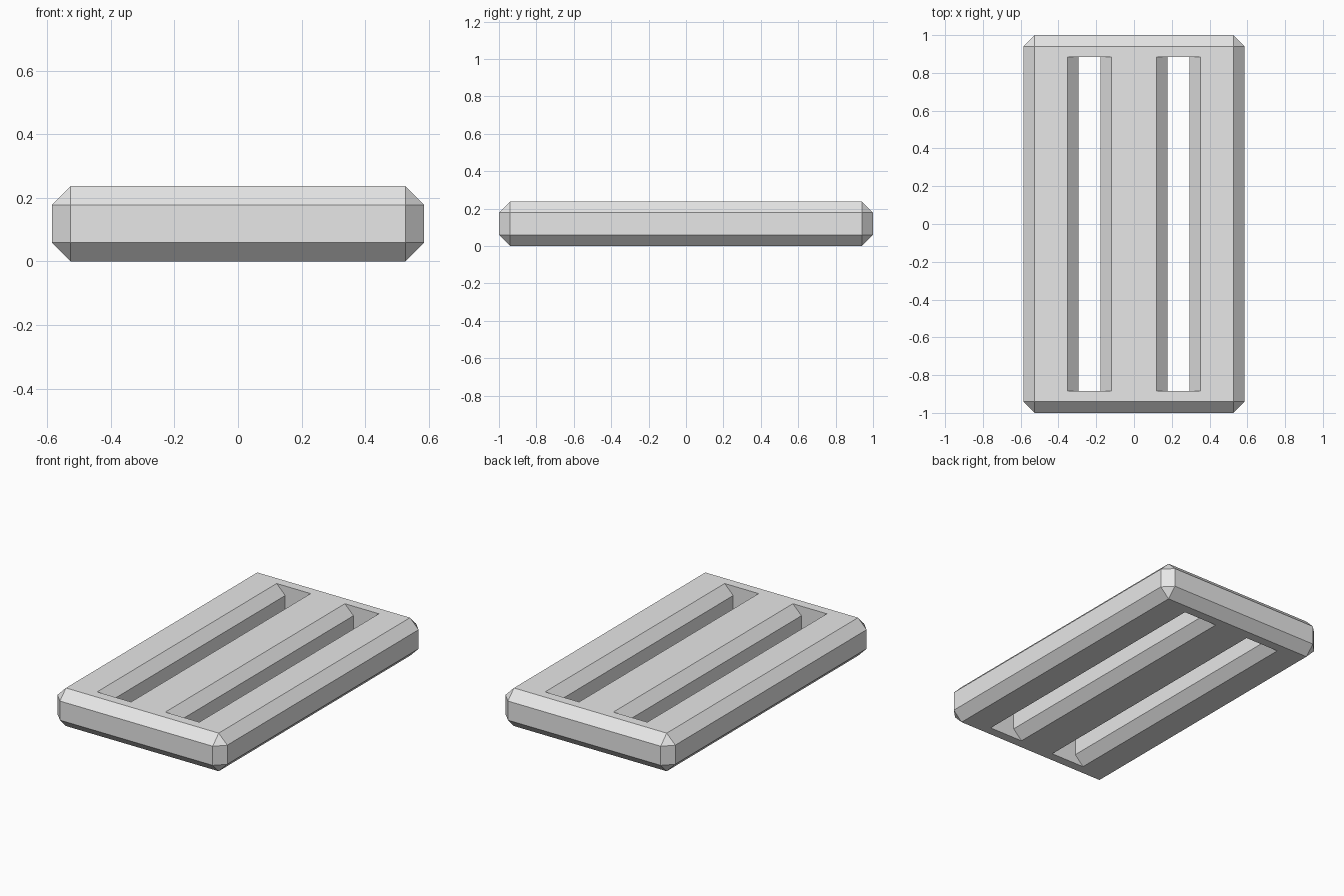
import bpy
import bmesh

WIDTH, LENGTH, HEIGHT = 1.17, 2.0, 0.237
CHAMFER = 0.059
SLOT_X, SLOT_HALF, SLOT_END = 0.235, 0.058, 0.883

default = bpy.data.objects.get("Cube")
if default:
    bpy.data.objects.remove(default, do_unlink=True)

grey = bpy.data.materials.new("light_grey")
grey.use_nodes = True
colour = (0.8, 0.8, 0.8, 1)
grey.diffuse_color = colour
grey.node_tree.nodes["Principled BSDF"].inputs["Base Color"].default_value = colour


def add_object(name, bm):
    bmesh.ops.recalc_face_normals(bm, faces=bm.faces)
    mesh = bpy.data.meshes.new(name)
    bm.to_mesh(mesh)
    bm.free()
    mesh.materials.append(grey)
    obj = bpy.data.objects.new(name, mesh)
    bpy.context.collection.objects.link(obj)
    return obj


# Slab with every edge chamfered
bm = bmesh.new()
bmesh.ops.create_cube(bm, size=1)
bmesh.ops.scale(bm, vec=(WIDTH, LENGTH, HEIGHT), verts=bm.verts)
bmesh.ops.translate(bm, vec=(0, 0, HEIGHT / 2), verts=bm.verts)
bmesh.ops.bevel(bm, geom=bm.edges[:], offset=CHAMFER, segments=1,
                profile=0.5, affect='EDGES')
slab = add_object("slotted_slab", bm)


# Slot cutter: waisted cross-section, flared past both faces, run along y
def slot_cutter(name, x):
    over = 0.02
    flare = SLOT_HALF + CHAMFER + over
    right = [(flare, -over), (SLOT_HALF, CHAMFER),
             (SLOT_HALF, HEIGHT - CHAMFER), (flare, HEIGHT + over)]
    profile = right + [(-px, pz) for px, pz in reversed(right)]
    bm = bmesh.new()
    face = bm.faces.new([bm.verts.new((x + px, -SLOT_END, pz)) for px, pz in profile])
    run = bmesh.ops.extrude_face_region(bm, geom=[face])["geom"]
    bmesh.ops.translate(bm, vec=(0, 2 * SLOT_END, 0),
                        verts=[v for v in run if isinstance(v, bmesh.types.BMVert)])
    return add_object(name, bm)


# Cut both slots, then discard the cutters
for side, sign in (("left", 1), ("right", -1)):
    cutter = slot_cutter(side + "_slot_cutter", sign * SLOT_X)
    cutter.hide_render = True
    cut = slab.modifiers.new(side + "_slot", 'BOOLEAN')
    cut.operation = 'DIFFERENCE'
    cut.solver = 'EXACT'
    cut.object = cutter
    bpy.context.view_layer.objects.active = slab
    bpy.ops.object.modifier_apply(modifier=cut.name)
    bpy.data.objects.remove(cutter, do_unlink=True)
